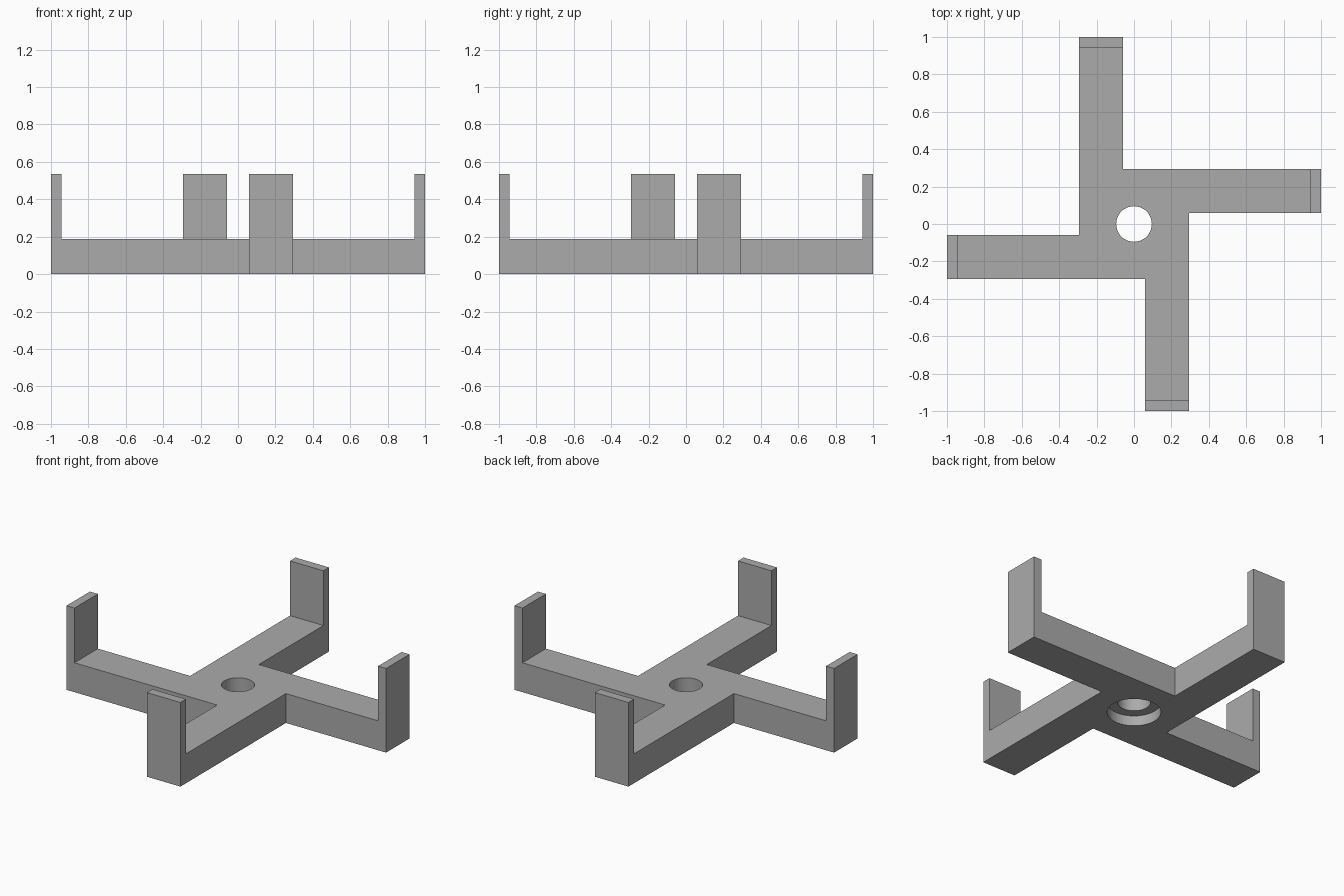
import bpy
import bmesh
from math import pi
from mathutils import Matrix, Vector

cube = bpy.data.objects.get("Cube")
if cube:
    bpy.data.objects.remove(cube, do_unlink=True)

OUTER, INNER = 0.295, 0.06     # arm edges measured from the centre line
THICK, TOP, POST = 0.187, 0.535, 0.056

grey = bpy.data.materials.new("plain grey")
grey.use_nodes = True
colour = (0.41, 0.41, 0.41, 1)
grey.diffuse_color = colour
grey.node_tree.nodes["Principled BSDF"].inputs["Base Color"].default_value = colour


def finish(name, bm):
    bmesh.ops.recalc_face_normals(bm, faces=bm.faces)
    mesh = bpy.data.meshes.new(name)
    bm.to_mesh(mesh)
    bm.free()
    mesh.materials.append(grey)
    obj = bpy.data.objects.new(name, mesh)
    bpy.context.collection.objects.link(obj)
    return obj


def extrude(bm, points, offset):
    face = bm.faces.new([bm.verts.new(p) for p in points])
    new = bmesh.ops.extrude_face_region(bm, geom=[face])["geom"]
    bmesh.ops.translate(bm, vec=Vector(offset),
                        verts=[v for v in new if isinstance(v, bmesh.types.BMVert)])


def cutter(name, radius, bottom, top):
    bm = bmesh.new()
    bmesh.ops.create_cone(bm, cap_ends=True, segments=64, radius1=radius,
                          radius2=radius, depth=top - bottom,
                          matrix=Matrix.Translation((0, 0, (top + bottom) / 2)))
    obj = finish(name, bm)
    obj.hide_render = True
    return obj


# Pinwheel base: one arm outline repeated by quarter turns
corner = [(OUTER, INNER), (1, INNER), (1, OUTER), (-INNER, OUTER)]
outline = []
for i in range(4):
    turn = Matrix.Rotation(i * pi / 2, 3, "Z")
    outline += [turn @ Vector((x, y, 0)) for x, y in corner]
bm = bmesh.new()
extrude(bm, outline, (0, 0, THICK))
base = finish("base", bm)

# Upright posts at the arm ends
bm = bmesh.new()
for i in range(4):
    turn = Matrix.Rotation(i * pi / 2, 3, "Z")
    foot = [(1 - POST, INNER), (1, INNER), (1, OUTER), (1 - POST, OUTER)]
    extrude(bm, [turn @ Vector((x, y, THICK)) for x, y in foot],
            (0, 0, TOP - THICK))
posts = finish("end_posts", bm)

# Centre bore with a wider recess underneath
helpers = [cutter("bore_cutter", 0.095, -0.1, 0.3),
           cutter("recess_cutter", 0.155, -0.1, 0.065)]
bpy.context.view_layer.objects.active = base
base.select_set(True)
for tool in helpers:
    cut = base.modifiers.new(tool.name, "BOOLEAN")
    cut.operation = "DIFFERENCE"
    cut.solver = "EXACT"
    cut.object = tool
    bpy.ops.object.modifier_apply(modifier=cut.name)
    bpy.data.objects.remove(tool, do_unlink=True)

# Smooth bore walls, crisp edges
bpy.ops.object.shade_smooth_by_angle(angle=pi / 6)
